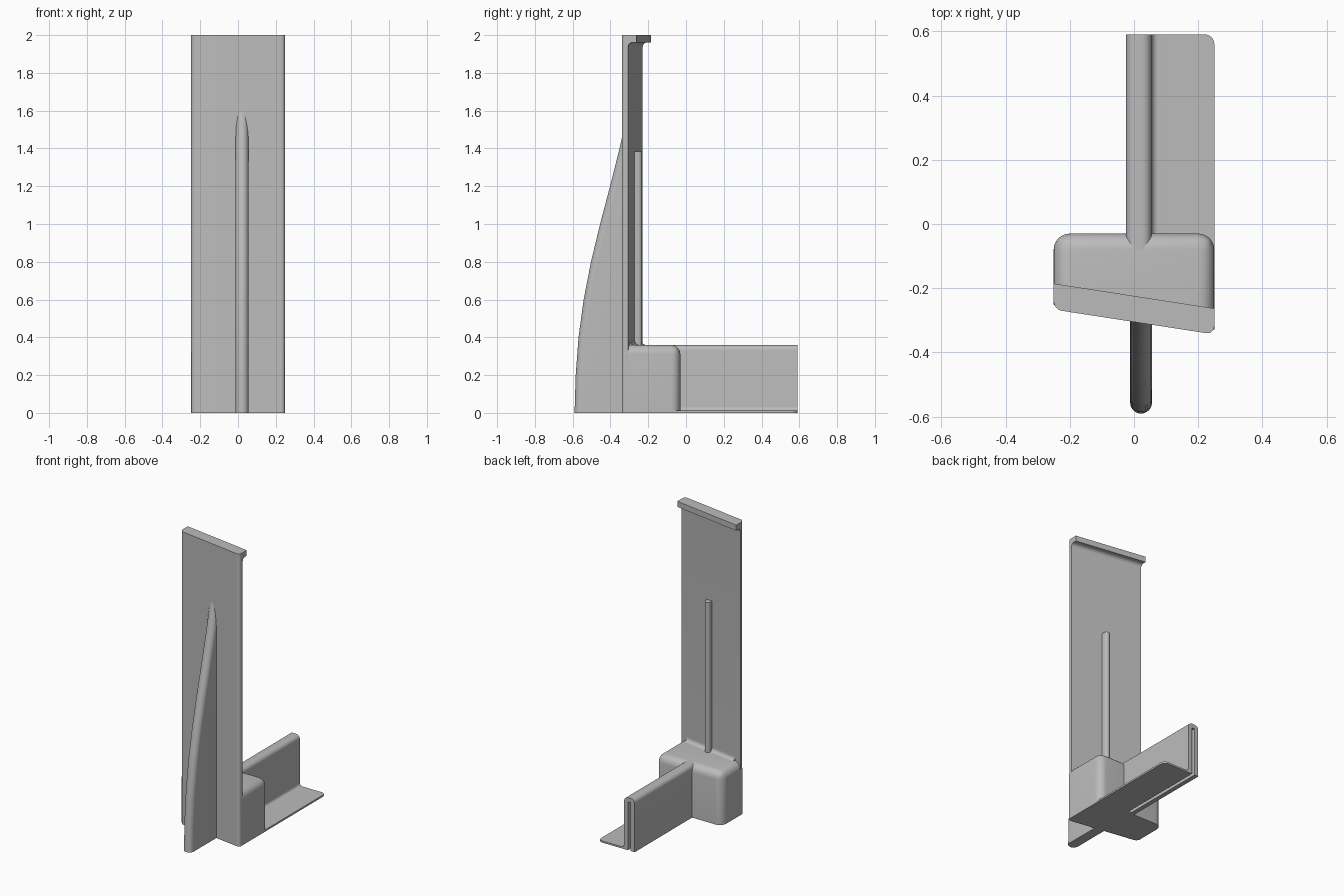
import bpy, bmesh, math
from mathutils import Vector

cube = bpy.data.objects.get("Cube")
if cube:
    bpy.data.objects.remove(cube, do_unlink=True)

grey = bpy.data.materials.new("plain grey")
grey.use_nodes = True
COLOUR = (0.5, 0.5, 0.5, 1)
grey.diffuse_color = COLOUR
grey.node_tree.nodes["Principled BSDF"].inputs["Base Color"].default_value = COLOUR

HALF = 0.25      # half width of the plate
SLOPE = -0.155   # plate is skewed across its width
FRONT, BACK, CAP = -0.305, -0.268, -0.224


def arc(cx, cy, r, a0, a1, n=8):
    steps = [math.radians(a0 + (a1 - a0) * i / n) for i in range(n + 1)]
    return [(cx + r * math.cos(a), cy + r * math.sin(a)) for a in steps]


def finish(bm, name):
    bmesh.ops.recalc_face_normals(bm, faces=bm.faces)
    mesh = bpy.data.meshes.new(name)
    bm.to_mesh(mesh)
    bm.free()
    mesh.materials.append(grey)
    ob = bpy.data.objects.new(name, mesh)
    bpy.context.collection.objects.link(ob)
    bpy.ops.object.select_all(action='DESELECT')
    ob.select_set(True)
    bpy.context.view_layer.objects.active = ob
    bpy.ops.object.shade_smooth_by_angle(angle=math.radians(35))
    return ob


def loft(rings):
    """Skin a list of equal closed rings and cap both ends."""
    bm = bmesh.new()
    rows = [[bm.verts.new(p) for p in ring] for ring in rings]
    n = len(rows[0])
    for a, b in zip(rows, rows[1:]):
        for i in range(n):
            j = (i + 1) % n
            bm.faces.new((a[i], a[j], b[j], b[i]))
    bm.faces.new(rows[0])
    bm.faces.new(rows[-1])
    return bm


def bevel(bm, rule, radius):
    edges = [e for e in bm.edges if rule(e.verts[0].co, e.verts[1].co)]
    bmesh.ops.bevel(bm, geom=edges, offset=radius, segments=8, profile=0.5,
                    affect='EDGES', clamp_overlap=True)


def skewed(profile, x0, x1):
    """Extrude a depth/height profile along the skewed plate direction."""
    return loft([[(x, d + SLOPE * x, z) for d, z in profile] for x in (x0, x1)])


# Back plate with overhanging lip and a fillet under it
r = 0.025
plate_profile = [(FRONT, 0), (FRONT, 2), (CAP, 2), (CAP, 1.962)]
plate_profile += arc(BACK + r, 1.962 - r, r, 90, 180)
plate_profile += [(BACK, 0)]
bm = skewed(plate_profile, -HALF, HALF)
bevel(bm, lambda a, b: abs(a.z - b.z) > 1.9 and max(a.y - SLOPE * a.x, b.y - SLOPE * b.x) < FRONT + 0.01, 0.026)
finish(bm, "back_plate")

# Rounded block at the foot of the plate
REAR, TOP = -0.03, 0.36
f = -0.29
outline = [(-HALF, f - SLOPE * HALF), (HALF, f + SLOPE * HALF), (HALF, REAR), (-HALF, REAR)]
bm = loft([[(x, y, z) for x, y in outline] for z in (0, TOP)])


def block_edge(a, b):
    on_rear = a.y > REAR - 0.01 and b.y > REAR - 0.01
    upright = abs(a.z - b.z) > 0.1
    on_top = min(a.z, b.z) > TOP - 0.01
    on_side = abs(a.x - b.x) < 0.01
    return (upright and on_rear) or (on_top and (on_rear or on_side))


bevel(bm, block_edge, 0.05)
finish(bm, "foot_block")

# Fillet where the block top meets the plate
r = 0.025
fillet = [(BACK - 0.01, TOP - 0.02)] + [(BACK + r, TOP - 0.02)]
fillet += arc(BACK + r, TOP + r, r, 270, 180) + [(BACK - 0.01, TOP + r)]
finish(skewed(fillet, -HALF + 0.045, HALF - 0.045), "block_fillet")

# Folded rail: two walls with a slit, and a flat flange
L, R, r = -0.025, 0.055, 0.03
rail = [(HALF, 0), (HALF, 0.012)]
rail += arc(R + 0.02, 0.032, 0.02, 270, 180)
rail += arc(R - r, TOP - r, r, 0, 90) + arc(L + r, TOP - r, r, 90, 180)
rail += [(L, 0), (0.005, 0), (0.005, TOP - 0.03), (0.027, TOP - 0.03), (0.027, 0)]
bm = loft([[(x, y, z) for x, z in rail] for y in (-0.08, 0.59)])
bevel(bm, lambda a, b: min(a.x, b.x) > HALF - 0.01 and min(a.y, b.y) > 0.5, 0.03)
finish(bm, "folded_rail")

# Curved gusset with a rounded nose on the front
curve = [(0, -0.59), (0.2, -0.584), (0.4, -0.569), (0.6, -0.542), (0.8, -0.503),
         (1.0, -0.455), (1.2, -0.402), (1.4, -0.352), (1.55, -0.318), (1.66, -0.296)]
MID, W = 0.022, 0.034
rings = []
for (z0, y0), (z1, y1) in zip(curve, curve[1:]):
    for k in range(3):
        t = k / 3
        rings.append((z0 + (z1 - z0) * t, y0 + (y1 - y0) * t))
rings.append(curve[-1])
rings = [[(x, min(y, -0.285), z) for x, y in arc(MID, nose + W, W, 180, 360, 14)]
         + [(MID + W, -0.28, z), (MID - W, -0.28, z)] for z, nose in rings]
finish(loft(rings), "front_gusset")

# Slim rounded rib up the back of the plate
RIB, W = 0.01, 0.02
section = [(RIB - W, -0.285), (RIB + W, -0.285)] + arc(RIB, -0.252, W, 0, 180)
bm = loft([[(x, y, z) for x, y in section] for z in (0.3, 1.385)])
finish(bm, "back_rib")
